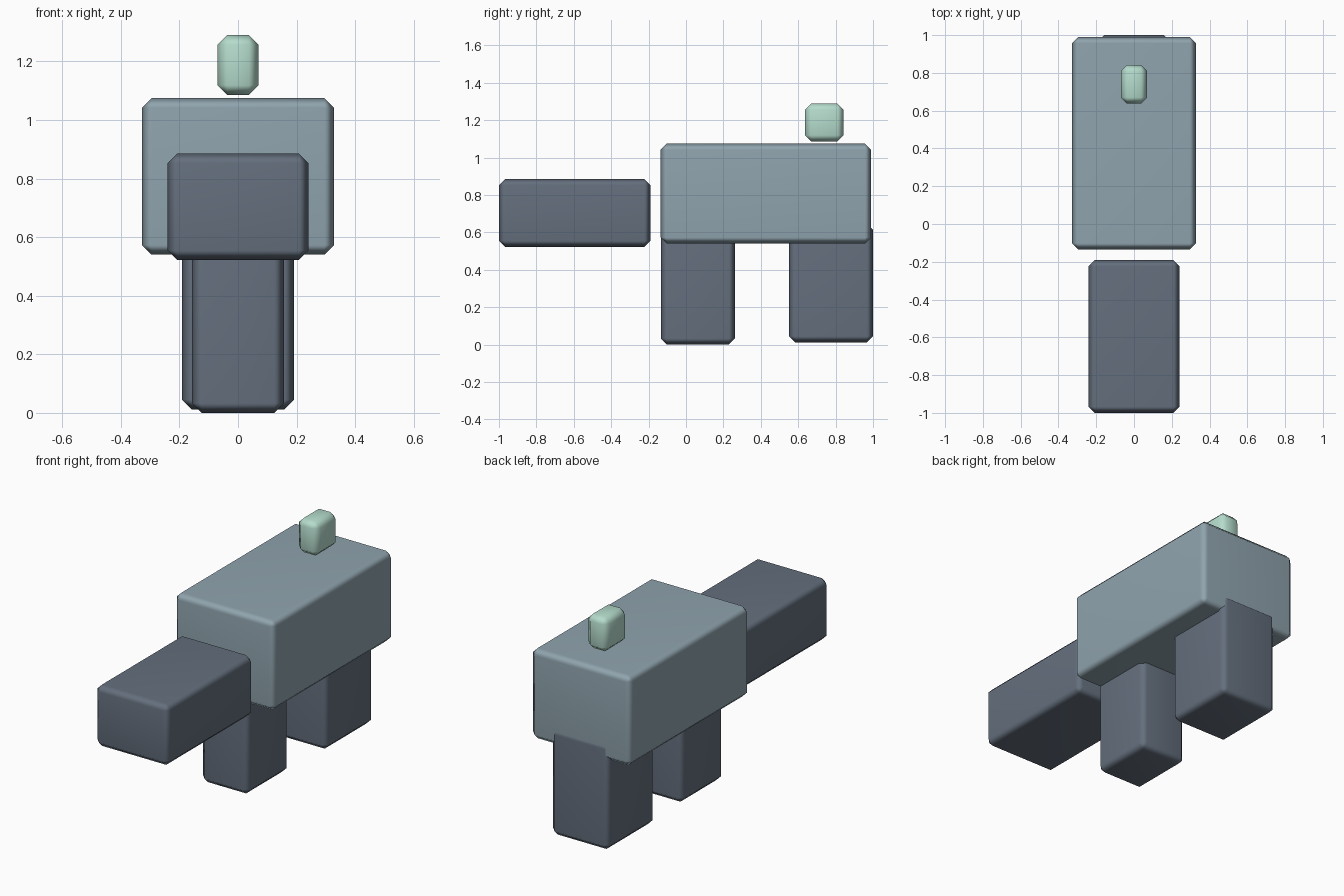
import bpy
import math

if "Cube" in bpy.data.objects:
    bpy.data.objects.remove(bpy.data.objects["Cube"])


def material(name, srgb):
    m = bpy.data.materials.new(name)
    lin = [((c / 255 + 0.055) / 1.055) ** 2.4 for c in srgb]
    m.diffuse_color = (*lin, 1)
    m.use_nodes = True
    m.node_tree.nodes["Principled BSDF"].inputs["Base Color"].default_value = m.diffuse_color
    return m


slate = material("dark slate", (100, 111, 125))
grey = material("blue grey", (144, 164, 174))
mint = material("pale mint", (181, 220, 205))


def block(name, half_x, y, z, mat, bevel=0.033):
    """Chamfered, softly shaded box centred on x = 0."""
    bpy.ops.mesh.primitive_cube_add(
        size=1, location=(0, sum(y) / 2, sum(z) / 2))
    ob = bpy.context.object
    ob.name = name
    ob.scale = (2 * half_x, y[1] - y[0], z[1] - z[0])
    bpy.ops.object.transform_apply(location=False, rotation=False, scale=True)
    ob.data.materials.append(mat)
    bpy.ops.object.shade_smooth()
    mod = ob.modifiers.new("chamfer", 'BEVEL')
    mod.width = bevel
    mod.segments = 1
    mod.limit_method = 'ANGLE'
    mod.angle_limit = math.radians(30)
    ob.modifiers.new("flat_faces", 'WEIGHTED_NORMAL')
    return ob


# torso and separate head
block("body", 0.328, (-0.135, 0.99), (0.54, 1.075), grey)
block("head", 0.241, (-1.0, -0.19), (0.522, 0.886), slate)
# legs, sunk into the torso
block("front_leg", 0.157, (-0.134, 0.262), (0.0, 0.64), slate)
block("back_leg", 0.191, (0.55, 1.0), (0.012, 0.646), slate)
# small floating tail block
block("tail", 0.07, (0.637, 0.842), (1.086, 1.29), mint)
